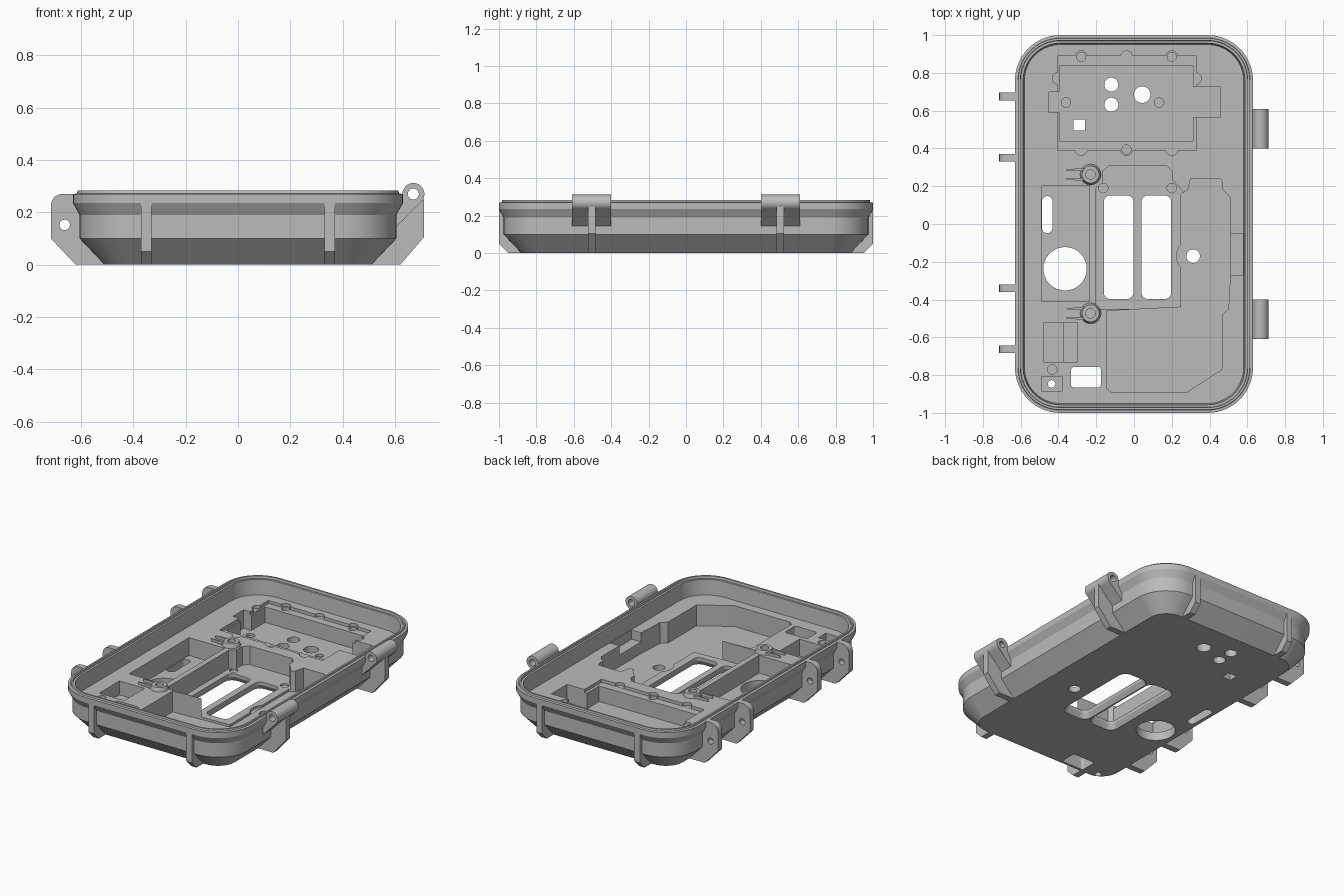
import bpy, bmesh
from math import sin, cos, pi

if "Cube" in bpy.data.objects:
    bpy.data.objects.remove(bpy.data.objects["Cube"])

grey = bpy.data.materials.new("plain grey")
grey.use_nodes = True
COLOR = (0.5, 0.5, 0.5, 1)
grey.diffuse_color = COLOR
grey.node_tree.nodes["Principled BSDF"].inputs["Base Color"].default_value = COLOR

AXES = {"x": lambda a, b, c: (c, a, b),
        "y": lambda a, b, c: (a, c, b),
        "z": lambda a, b, c: (a, b, c)}
DECK, ABOVE, BELOW = 0.17, 0.26, -0.02


def loft(name, rings, axis="z"):
    """Closed solid through rings given as (outline, depth)."""
    bm = bmesh.new()
    loops = [[bm.verts.new(AXES[axis](a, b, c)) for a, b in pts] for pts, c in rings]
    n = len(loops[0])
    for lo, hi in zip(loops, loops[1:]):
        for i in range(n):
            j = (i + 1) % n
            bm.faces.new((lo[i], lo[j], hi[j], hi[i]))
    bm.faces.new(loops[0][::-1])
    bm.faces.new(loops[-1])
    bmesh.ops.recalc_face_normals(bm, faces=bm.faces)
    mesh = bpy.data.meshes.new(name)
    bm.to_mesh(mesh)
    bm.free()
    mesh.materials.append(grey)
    ob = bpy.data.objects.new(name, mesh)
    bpy.context.collection.objects.link(ob)
    return ob


def prism(name, pts, lo, hi, axis="z"):
    return loft(name, [(pts, lo), (pts, hi)], axis)


def circle(x, y, r, n=32):
    return [(x + r * cos(2 * pi * i / n), y + r * sin(2 * pi * i / n)) for i in range(n)]


def box(x0, x1, y0, y1):
    return [(x0, y0), (x1, y0), (x1, y1), (x0, y1)]


def rounded(x0, x1, y0, y1, r, n=8):
    pts = []
    for k, (x, y) in enumerate([(x1 - r, y1 - r), (x0 + r, y1 - r),
                                (x0 + r, y0 + r), (x1 - r, y0 + r)]):
        for i in range(n + 1):
            a = (k + i / n) * pi / 2
            pts.append((x + r * cos(a), y + r * sin(a)))
    return pts


def select(ob):
    bpy.ops.object.select_all(action="DESELECT")
    ob.select_set(True)
    bpy.context.view_layer.objects.active = ob


def boolean(ob, tool, operation="DIFFERENCE"):
    select(ob)
    mod = ob.modifiers.new("bool", "BOOLEAN")
    mod.operation, mod.solver, mod.object = operation, "EXACT", tool
    bpy.ops.object.modifier_apply(modifier=mod.name)
    bpy.data.objects.remove(tool)


def smooth(ob):
    select(ob)
    bpy.ops.object.shade_smooth_by_angle(angle=0.5)


# Tray shell: inset from the widest outline, height
def outline(inset):
    return rounded(-0.63 + inset, 0.63 - inset, -1 + inset, 1 - inset, 0.24 - inset, 14)


tray = loft("tray", [(outline(d), z) for d, z in [
    (0.12, 0), (0.025, 0.1), (0.025, 0.19), (0, 0.235), (0, 0.27), (0.015, 0.272),
    (0.017, 0.283), (0.028, 0.283), (0.03, 0.268), (0.043, 0.268), (0.05, DECK)]])


def pocket(pts, floor):
    boolean(tray, prism("cutter", pts, floor, ABOVE))


def hole(pts):
    boolean(tray, prism("cutter", pts, BELOW, ABOVE))


# Display bay: shallow step with screw lobes, deep well, side notches
pocket(box(-0.405, 0.33, 0.39, 0.89), 0.15)
screws = [(-0.28, 0.885), (0.2, 0.885), (-0.04, 0.395)]
for x, y in screws + [(-0.04, 0.885), (-0.28, 0.395), (0.2, 0.395),
                      (-0.4, 0.77), (0.325, 0.77)]:
    pocket(circle(x, y, 0.032, 20), 0.151)
pocket(box(-0.395, 0.312, 0.44, 0.84), 0.05)
pocket(box(-0.45, -0.38, 0.59, 0.7), 0.051)
pocket(box(0.3, 0.455, 0.565, 0.725), 0.052)
for x, y in screws:
    pocket(circle(x, y, 0.024, 20), 0.11)
for x in (-0.36, 0.133):
    pocket(circle(x, 0.643, 0.025, 20), 0.035)

# Left bay and central bay
pocket(box(-0.49, -0.235, -0.41, 0.2), 0.055)
pocket([(-0.2, -0.45), (0.26, -0.45), (0.26, 0.17), (0.2, 0.24), (0.2, 0.28),
        (0.17, 0.31), (-0.13, 0.31), (-0.165, 0.28), (-0.165, 0.22), (-0.2, 0.19)], 0.05)
for x in (-0.163, 0.2):
    pocket(circle(x, 0.19, 0.025, 20), 0.04)

# Large side bay with its lobe and cable notch
pocket([(-0.145, -0.46), (-0.145, -0.87), (-0.12, -0.89), (0.28, -0.89), (0.465, -0.77),
        (0.465, -0.48), (0.5, -0.45), (0.51, -0.27), (0.51, 0.14), (0.47, 0.18),
        (0.465, 0.23), (0.45, 0.24), (0.3, 0.24), (0.285, 0.18), (0.25, 0.16),
        (0.25, -0.44)], 0.035)
pocket(circle(0.31, -0.17, 0.085), 0.036)
pocket(box(0.49, 0.578, -0.27, -0.05), 0.11)

# Small front corner recesses
pocket(box(-0.48, -0.36, -0.73, -0.525), 0.08)
pocket(box(-0.37, -0.3, -0.73, -0.525), 0.06)
pocket(box(-0.49, -0.38, -0.885, -0.808), 0.12)
pocket(circle(-0.433, -0.77, 0.025, 20), 0.12)

# Through openings
for x, y, r in [(-0.12, 0.738, 0.037), (-0.12, 0.632, 0.037), (0.043, 0.685, 0.044),
                (-0.365, -0.237, 0.115), (0.313, -0.17, 0.036), (-0.436, -0.847, 0.02)]:
    hole(circle(x, y, r))
hole(box(-0.32, -0.26, 0.495, 0.553))
hole(rounded(-0.333, -0.175, -0.865, -0.757, 0.015))
hole(rounded(-0.487, -0.432, -0.048, 0.148, 0.027))
for x in (-0.16, 0.04):
    slot = [(rounded(x - d, x + 0.157 + d, -0.397 - d, 0.152 + d, 0.035 + d), z)
            for d, z in [(0.02, -0.005), (0, 0.03), (0, ABOVE)]]
    boolean(tray, loft("cutter", slot))
smooth(tray)

# Screw bosses with a pair of tapering prongs
for label, y in (("back", 0.262), ("front", -0.473)):
    boss = loft(f"{label}_boss", [(circle(-0.23, y, 0.055), 0.05),
                                  (circle(-0.23, y, 0.055), DECK),
                                  (circle(-0.23, y, 0.045), 0.195)])
    boolean(boss, prism("cutter", circle(-0.23, y, 0.025), 0.1, 0.25))
    smooth(boss)
    for s in (-1, 1):
        prism(f"{label}_boss_prong", [(-0.26, y + s * 0.018), (-0.26, y + s * 0.036),
                                      (-0.36, y + s * 0.026), (-0.36, y + s * 0.022)],
              DECK - 0.01, 0.187)

# Hinges: barrel, sloped support and rib
for label, s in (("back", 1), ("front", -1)):
    mid = s * 0.505
    hinge = prism(f"{label}_hinge", circle(0.67, 0.27, 0.042), mid - 0.105, mid + 0.105, "y")
    support = [(0.6, 0.14), (0.7, 0.241), (0.64, 0.299), (0.622, 0.26), (0.6, 0.2)]
    boolean(hinge, prism("cutter", support, mid - 0.1049, mid + 0.1049, "y"), "UNION")
    boolean(hinge, prism("cutter", circle(0.67, 0.27, 0.021), mid - 0.2, mid + 0.2, "y"))
    smooth(hinge)
    prism(f"{label}_hinge_rib", [(0.5, 0), (0.62, 0), (0.71, 0.105), (0.71, 0.25),
                                 (0.695, 0.24), (0.6, 0.145), (0.6, 0.1)],
          mid - 0.02, mid + 0.02, "y")

# Latch ears with pin holes
for y in (0.675, 0.35, -0.34, -0.662):
    ear = prism("latch_ear", [(-0.5, 0), (-0.62, 0), (-0.715, 0.1), (-0.715, 0.225),
                              (-0.711, 0.245), (-0.7, 0.26), (-0.685, 0.268), (-0.67, 0.271),
                              (-0.625, 0.271), (-0.622, 0.235), (-0.6, 0.19), (-0.6, 0.1)],
                y - 0.02, y + 0.02, "y")
    boolean(ear, prism("cutter", circle(-0.662, 0.152, 0.02), y - 0.1, y + 0.1, "y"))
    smooth(ear)

# Standing ribs on both ends
for s in (-1, 1):
    for x in (-0.35, 0.35):
        prism("end_rib", [(s * y, z) for y, z in [
            (0.87, 0), (0.95, 0), (1, 0.05), (1, 0.236), (0.965, 0.19), (0.965, 0.1)]],
            x - 0.02, x + 0.02, "x")
